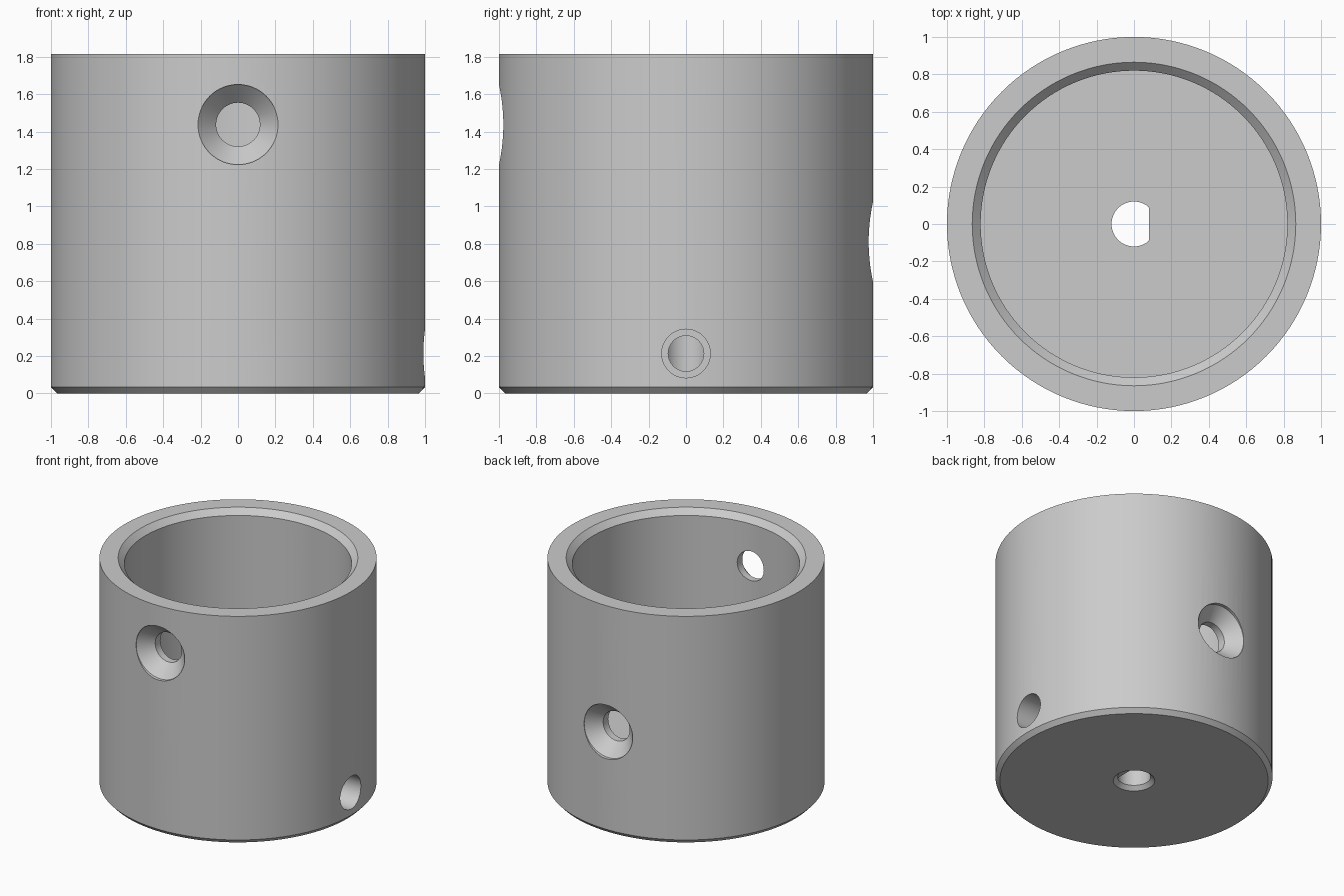
import bpy, bmesh, math
from mathutils import Matrix

if "Cube" in bpy.data.objects:
    bpy.data.objects.remove(bpy.data.objects["Cube"])

grey = bpy.data.materials.new("grey")
grey.diffuse_color = (0.6, 0.6, 0.6, 1)
grey.use_nodes = True
grey.node_tree.nodes["Principled BSDF"].inputs["Base Color"].default_value = grey.diffuse_color


def lathe(name, profile, segments, matrix=Matrix()):
    """Closed solid of revolution about z from (radius, height) points, bottom to top."""
    bm = bmesh.new()
    rings = []
    for r, z in profile:
        if r == 0:
            rings.append([bm.verts.new((0, 0, z))])
        else:
            rings.append([bm.verts.new((r * math.cos(2 * math.pi * i / segments),
                                        r * math.sin(2 * math.pi * i / segments), z))
                          for i in range(segments)])
    for a, b in zip(rings, rings[1:]):
        if len(a) == 1 or len(b) == 1:          # flat end disc
            bm.faces.new(a if len(b) == 1 else b)
            continue
        for i in range(segments):
            j = (i + 1) % segments
            bm.faces.new((a[i], a[j], b[j], b[i]))
    for v in [v for v in bm.verts if not v.link_faces]:
        bm.verts.remove(v)
    bmesh.ops.recalc_face_normals(bm, faces=bm.faces)
    bm.transform(matrix)
    mesh = bpy.data.meshes.new(name)
    bm.to_mesh(mesh)
    bm.free()
    ob = bpy.data.objects.new(name, mesh)
    bpy.context.collection.objects.link(ob)
    mesh.materials.append(grey)
    return ob


H, FLOOR, BORE = 1.815, 0.425, 0.82

# Cup body: chamfered base, thick wall, chamfered mouth, flat floor
cup = lathe("cup_body", [(0, 0), (0.968, 0), (1, 0.034), (1, H), (0.865, H),
                         (BORE, H - 0.045), (BORE, FLOOR), (0, FLOOR)], 128)

cutters = []

# Countersunk screw holes through the front and back walls
sink = [(0, 0.6), (0.117, 0.6), (0.117, 0.875), (0.214, 0.975), (0.214, 1.1), (0, 1.1)]
for name, z, angle in (("front_hole_cutter", 1.437, 90), ("back_hole_cutter", 0.81, -90)):
    m = Matrix.Translation((0, 0, z)) @ Matrix.Rotation(math.radians(angle), 4, 'X')
    cutters.append(lathe(name, sink, 64, m))

# D-shaped shaft hole: round cutter with one side pressed flat
shaft = lathe("shaft_hole_cutter", [(0, -0.1), (0.12, -0.1), (0.12, 0.6), (0, 0.6)], 64)
for v in shaft.data.vertices:
    v.co.x = min(v.co.x, 0.08)
cutters.append(shaft)

# Round chamfer under the shaft hole
cutters.append(lathe("shaft_chamfer_cutter",
                     [(0, -0.05), (0.15, -0.05), (0.15, 0), (0.118, 0.032), (0, 0.032)], 64))

# Stepped set screw hole from the right side into the shaft hole
m = Matrix.Translation((0, 0, 0.213)) @ Matrix.Rotation(math.pi / 2, 4, 'Y')
cutters.append(lathe("set_screw_cutter", [(0, 0.01), (0.095, 0.01), (0.095, 0.4),
                                          (0.13, 0.4), (0.13, 1.1), (0, 1.1)], 48, m))

for c in cutters:
    mod = cup.modifiers.new(c.name, 'BOOLEAN')
    mod.operation, mod.solver, mod.object = 'DIFFERENCE', 'EXACT', c
    c.hide_render = True

# Bake the cuts, then drop the cutters
graph = bpy.context.evaluated_depsgraph_get()
mesh = bpy.data.meshes.new_from_object(cup.evaluated_get(graph))
cup.modifiers.clear()
cup.data = mesh
for c in cutters:
    bpy.data.objects.remove(c)

bpy.context.view_layer.objects.active = cup
cup.select_set(True)
bpy.ops.object.shade_smooth_by_angle(angle=math.radians(25))
